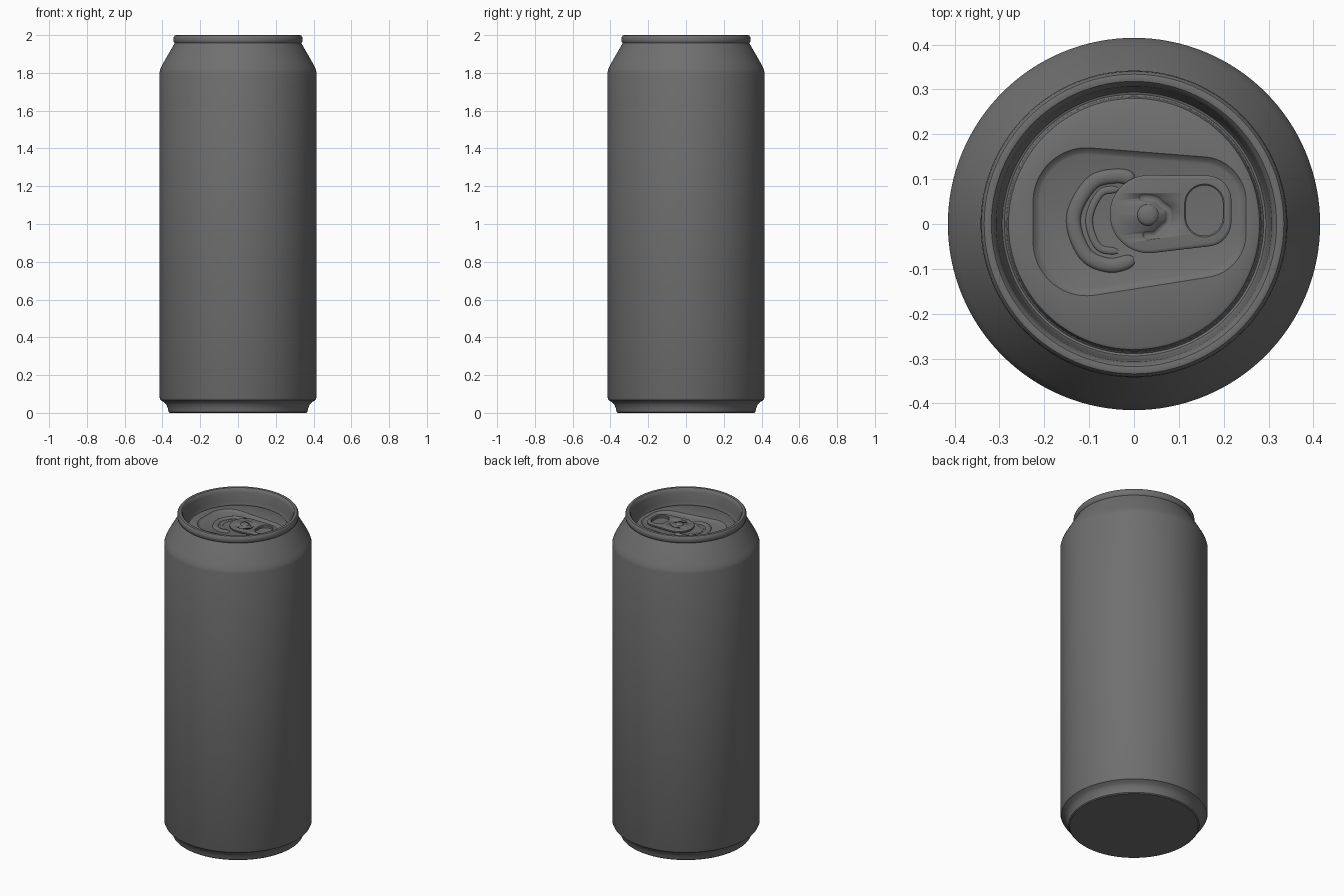
import bpy, bmesh, math
from mathutils import Vector

if "Cube" in bpy.data.objects:
    bpy.data.objects.remove(bpy.data.objects["Cube"], do_unlink=True)

N = 128
PANEL, RECESS = 1.91, 1.9

metal = bpy.data.materials.new("dark grey metal")
metal.use_nodes = True
colour = (0.16, 0.16, 0.16, 1)
metal.diffuse_color = colour
metal.node_tree.nodes["Principled BSDF"].inputs["Base Color"].default_value = colour


def loft(name, rings, caps=True, loop=False, angle=35):
    """Join equal rings of points with quads; cap the ends or close the loop."""
    bm = bmesh.new()
    rows = [[bm.verts.new(p) for p in ring] for ring in rings]
    pairs = list(zip(rows, rows[1:]))
    if loop:
        pairs.append((rows[-1], rows[0]))
    n = len(rows[0])
    for a, b in pairs:
        for i in range(n):
            j = (i + 1) % n
            bm.faces.new((a[i], a[j], b[j], b[i]))
    if caps and not loop:
        bm.faces.new(rows[0])
        bm.faces.new(rows[-1])
    bmesh.ops.recalc_face_normals(bm, faces=bm.faces)
    mesh = bpy.data.meshes.new(name)
    bm.to_mesh(mesh)
    bm.free()
    mesh.materials.append(metal)
    ob = bpy.data.objects.new(name, mesh)
    bpy.context.collection.objects.link(ob)
    bpy.ops.object.select_all(action="DESELECT")
    ob.select_set(True)
    bpy.context.view_layer.objects.active = ob
    bpy.ops.object.shade_smooth_by_angle(angle=math.radians(angle))
    return ob


def hull(circles, z, grow=0.0):
    """Ring around a set of (x, y, radius) circles."""
    ring = []
    for i in range(N):
        a = 2 * math.pi * i / N
        c, s = math.cos(a), math.sin(a)
        x, y, r = max(circles, key=lambda k: k[0] * c + k[1] * s + k[2])
        ring.append((x + (r + grow) * c, y + (r + grow) * s, z))
    return ring


def circle(r, z, x=0, y=0):
    return hull([(x, y, r)], z)


def sweep(name, points, z, half_w, half_h, steps=8):
    """Elliptical bead along a smooth flat path."""
    p = [Vector(q) for q in points]
    p = [2 * p[0] - p[1]] + p + [2 * p[-1] - p[-2]]
    path = []
    for a, b, c, d in zip(p, p[1:], p[2:], p[3:]):
        for k in range(steps):
            t = k / steps
            path.append(0.5 * (2 * b + (c - a) * t + (2 * a - 5 * b + 4 * c - d) * t * t
                               + (3 * b - a - 3 * c + d) * t ** 3))
    path.append(p[-2])
    rings = []
    for i, q in enumerate(path):
        d = (path[min(i + 1, len(path) - 1)] - path[max(i - 1, 0)]).normalized()
        end = min(i, len(path) - 1 - i)
        f = (0.45, 0.8, 0.95)[end] if end < 3 else 1
        ring = []
        for k in range(16):
            a = math.pi * k / 8
            w, h = half_w * f * math.cos(a), half_h * f * math.sin(a)
            ring.append((q.x - d.y * w, q.y + d.x * w, z + h))
        rings.append(ring)
    return loft(name, rings)


# Can shell, rim, groove and lid panel with its shallow recess
profile = [(0.362, 0), (0.368, 0.005), (0.372, 0.025), (0.38, 0.045), (0.39, 0.056),
           (0.41, 0.068), (0.415, 0.08), (0.415, 1.805), (0.411, 1.82), (0.4, 1.845),
           (0.345, 1.94), (0.335, 1.957), (0.34, 1.963), (0.342, 1.975), (0.34, 1.99),
           (0.334, 1.998), (0.327, 2.0), (0.318, 1.998), (0.311, 1.99), (0.307, 1.975),
           (0.301, 1.92), (0.298, 1.895), (0.294, 1.886), (0.289, 1.884), (0.285, 1.888),
           (0.283, 1.9), (0.28, 1.907), (0.275, PANEL)]
dish = [(-0.105, 0.05, 0.12), (-0.105, -0.04, 0.12), (0.15, 0.05, 0.1), (0.15, -0.02, 0.1)]
rings = [circle(r, z) for r, z in profile]
rings += [hull(dish, PANEL), hull(dish, PANEL - 0.003, -0.003),
          hull(dish, RECESS + 0.002, -0.01), hull(dish, RECESS, -0.015)]
loft("can_body_and_lid", rings)

# Raised bead around the mouth, with a finer inner score
sweep("mouth_bead", [(0, 0.1), (-0.04, 0.107), (-0.095, 0.09), (-0.135, 0.015),
                     (-0.11, -0.065), (-0.055, -0.092), (0.0, -0.08)], RECESS, 0.016, 0.009)
sweep("mouth_score", [(-0.035, 0.078), (-0.075, 0.068), (-0.1, 0.01),
                      (-0.08, -0.05), (-0.035, -0.062)], RECESS, 0.008, 0.004)

# Pull tab: rounded plate with a finger hole
tab = [(0.033, 0.022, 0.087), (0.162, 0.053, 0.055), (0.162, 0.005, 0.055)]
hole = [(0.157, 0.045, 0.041), (0.157, 0.015, 0.041)]
low, high = RECESS + 0.002, RECESS + 0.018
pull_tab = loft("pull_tab", [
    hull(tab, low, -0.004), hull(tab, low + 0.004), hull(tab, high - 0.004),
    hull(tab, high - 0.001, -0.003), hull(tab, high, -0.007),
    hull(hole, high, 0.003), hull(hole, high - 0.003), hull(hole, low)], loop=True)

# Curved slot cut into the tab beside the rivet
cutter = sweep("slot_cutter", [(0.012, 0.06), (0.045, 0.056), (0.063, 0.042), (0.077, 0.03),
                               (0.077, 0.006), (0.063, -0.008), (0.045, -0.024),
                               (0.02, -0.024)], high, 0.009, 0.007)
cutter.hide_render = True
cutter.hide_set(True)
cutter.display_type = "WIRE"
cut = pull_tab.modifiers.new("slot", "BOOLEAN")
cut.operation = "DIFFERENCE"
cut.solver = "EXACT"
cut.object = cutter

# Domed rivet
dome = [(0.024 * math.cos(a), high - 0.001 + 0.011 * math.sin(a))
        for a in (math.pi * k / 14 for k in range(7))]
loft("rivet", [circle(0.024, RECESS, 0.031, 0.02)]
     + [circle(r, z, 0.031, 0.02) for r, z in dome])
